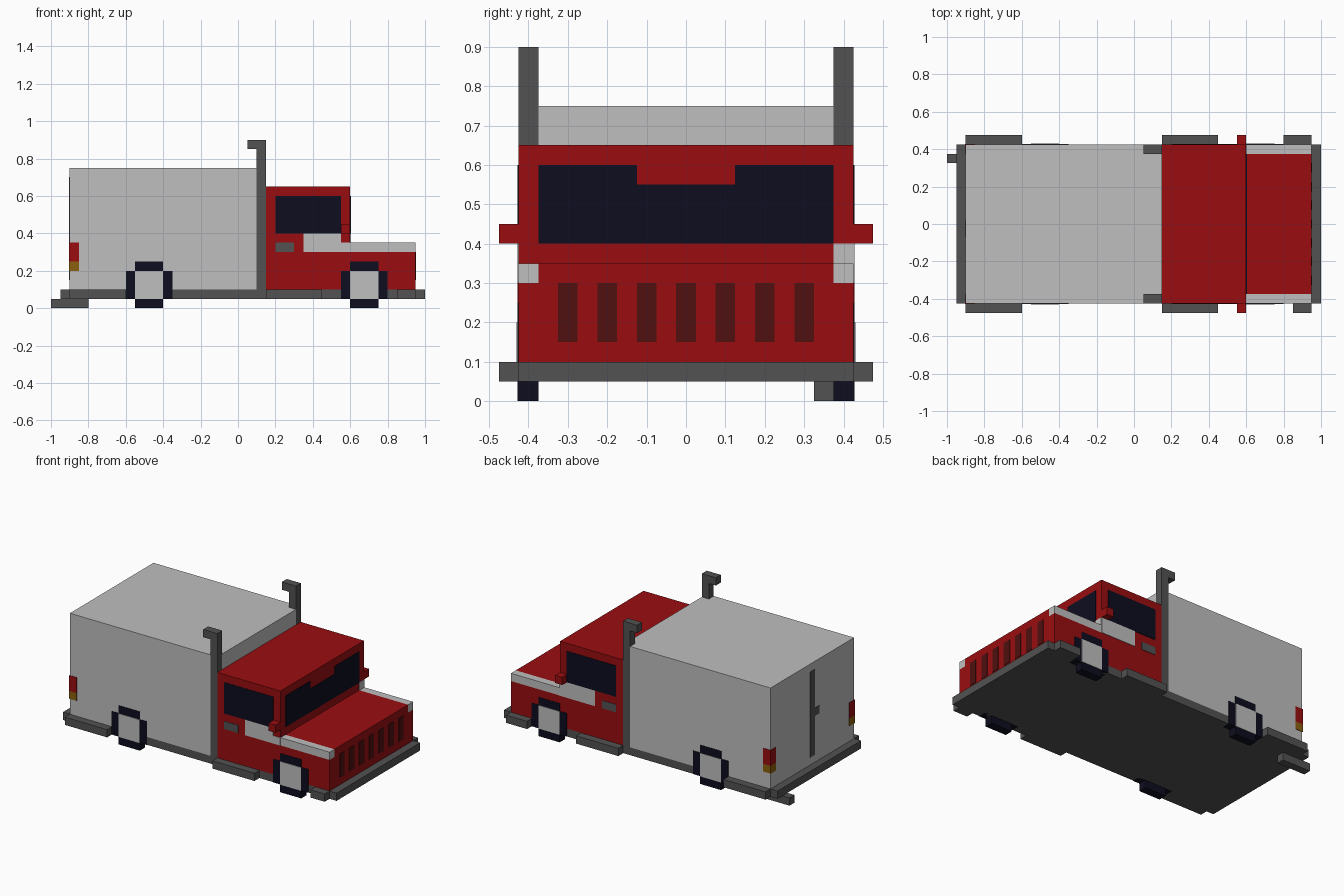
import bpy, bmesh
from mathutils import Vector

cube = bpy.data.objects.get("Cube")
if cube:
    bpy.data.objects.remove(cube, do_unlink=True)


def material(name, r, g, b):
    m = bpy.data.materials.new(name)
    m.use_nodes = True
    m.diffuse_color = (r, g, b, 1)
    bsdf = m.node_tree.nodes["Principled BSDF"]
    bsdf.inputs["Base Color"].default_value = (r, g, b, 1)
    bsdf.inputs["Roughness"].default_value = 0.8
    return m


GREY = material("light grey", 0.52, 0.52, 0.52)
RED = material("body red", 0.32, 0.004, 0.005)
DARK = material("dark grey", 0.085, 0.085, 0.085)
NAVY = material("navy black", 0.004, 0.004, 0.014)
MAROON = material("maroon", 0.08, 0.005, 0.005)
AMBER = material("amber", 0.26, 0.115, 0.004)

E = 0.003      # thickness of painted plates
W = 0.425      # half width of the body


def prism(name, profile, axis, lo, hi, mat):
    """Extrude a 2D outline along an axis; the outline uses the other two axes in order."""
    bm = bmesh.new()

    def point(p):
        c = list(p)
        c.insert("xyz".index(axis), lo)
        return c
    face = bm.faces.new([bm.verts.new(point(p)) for p in profile])
    step = Vector([hi - lo if a == axis else 0 for a in "xyz"])
    ext = bmesh.ops.extrude_face_region(bm, geom=[face])
    moved = [v for v in ext["geom"] if isinstance(v, bmesh.types.BMVert)]
    bmesh.ops.translate(bm, vec=step, verts=moved)
    if not any(f.is_valid and len(f.verts) == len(profile)
               and all(v not in moved for v in f.verts) for f in bm.faces):
        bm.faces.new([v for v in bm.verts if v not in moved])
    bmesh.ops.recalc_face_normals(bm, faces=bm.faces)
    mesh = bpy.data.meshes.new(name)
    bm.to_mesh(mesh)
    bm.free()
    mesh.materials.append(mat)
    ob = bpy.data.objects.new(name, mesh)
    bpy.context.collection.objects.link(ob)
    return ob


def box(name, x, y, z, mat):
    rect = [(x[0], z[0]), (x[1], z[0]), (x[1], z[1]), (x[0], z[1])]
    return prism(name, rect, "y", y[0], y[1], mat)


def span(s, a, b):
    """Range from a to b on side s of the centre line."""
    return (a, b) if s > 0 else (-b, -a)


# Chassis with bumpers, and the single tailpipe
box("chassis", (-0.95, 1.0), (-W, W), (0.05, 0.10), DARK)
box("tailpipe", (-1.0, -0.8), (0.325, 0.375), (0, 0.05), DARK)

# Cargo box, narrower at the front where the stacks stand
prism("cargo_box", [(-0.9, -W), (0.1, -W), (0.1, -0.375), (0.15, -0.375),
                    (0.15, 0.375), (0.1, 0.375), (0.1, W), (-0.9, W)],
      "z", 0.10, 0.75, GREY)

# Rear door seam and handle
box("door_seam", (-0.9 - E, -0.9), (-0.025, 0.025), (0.15, 0.70), DARK)
box("rear_door_handle", (-0.9 - E, -0.9), (-0.07, -0.025), (0.40, 0.45), DARK)

# Cab and stepped hood
box("cab", (0.15, 0.6), (-W, W), (0.10, 0.65), RED)
prism("hood", [(-W, 0.1), (W, 0.1), (W, 0.3), (0.375, 0.3), (0.375, 0.35),
               (-0.375, 0.35), (-0.375, 0.3), (-W, 0.3)], "x", 0.6, 0.95, RED)

# Windshield with the mirror notch
prism("windshield", [(-0.375, 0.4), (0.375, 0.4), (0.375, 0.6), (0.125, 0.6),
                     (0.125, 0.55), (-0.125, 0.55), (-0.125, 0.6), (-0.375, 0.6)],
      "x", 0.6, 0.6 + E, NAVY)

# Grille slots
for i in range(-3, 4):
    y = i * 0.1
    box(f"grille_slot_{i + 4}", (0.95, 0.95 + E), (y - 0.025, y + 0.025), (0.15, 0.30), MAROON)

for s, side in ((1, "left"), (-1, "right")):
    skin = span(s, W, W + E)
    rim = span(s, 0.375, W)
    outer = span(s, W, 0.475)

    # Exhaust stack with a rear-facing tip
    prism(f"stack_{side}", [(0.1, 0.1), (0.15, 0.1), (0.15, 0.9), (0.05, 0.9),
                            (0.05, 0.85), (0.1, 0.85)], "y", rim[0], rim[1], DARK)

    # Side window, door handle and mirror
    box(f"side_window_{side}", (0.2, 0.55), skin, (0.4, 0.6), NAVY)
    box(f"door_handle_{side}", (0.2, 0.3), skin, (0.3, 0.35), DARK)
    box(f"mirror_{side}", (0.55, 0.6), outer, (0.4, 0.45), RED)

    # Fender and the trim that carries it back onto the door
    box(f"fender_{side}", (0.6, 0.95), rim, (0.3, 0.35), GREY)
    top = 0.4 if s > 0 else 0.35
    prism(f"door_trim_{side}", [(0.35, 0.3), (0.6, 0.3), (0.6, top), (0.55, top),
                                (0.55, 0.4), (0.35, 0.4)] if s < 0 else
          [(0.35, 0.3), (0.6, 0.3), (0.6, 0.4), (0.35, 0.4)], "y", skin[0], skin[1], GREY)
    if s > 0:
        box("trim_corner", (0.6, 0.6 + E), rim, (0.35, 0.4), GREY)

    # Running boards along the chassis
    front_start = 0.8 if s > 0 else 0.85
    for n, xs in enumerate(((-0.9, -0.6), (0.15, 0.45), (front_start, 0.95))):
        box(f"running_board_{side}_{n + 1}", xs, outer, (0.05, 0.10), DARK)

    # Tail lights wrapping the rear corners
    lamp_y = span(s, 0.375, W + E)
    box(f"tail_light_{side}", (-0.9 - E, -0.85), lamp_y, (0.25, 0.35), RED)
    box(f"turn_light_{side}", (-0.9 - E, -0.85), lamp_y, (0.20, 0.25), AMBER)

    # Wheels: stepped tyre and square hub
    for cx, where in ((-0.475, "rear"), (0.675, "front")):
        a, b = 0.075, 0.125
        tyre = [(-a, 0), (a, 0), (a, 0.05), (b, 0.05), (b, 0.2), (a, 0.2),
                (a, 0.25), (-a, 0.25), (-a, 0.2), (-b, 0.2), (-b, 0.05), (-a, 0.05)]
        ty = span(s, 0.375, W + E)
        prism(f"tyre_{where}_{side}", [(cx + x, z) for x, z in tyre], "y", ty[0], ty[1], NAVY)
        box(f"hub_{where}_{side}", (cx - a, cx + a), span(s, W + E, W + 2 * E), (0.05, 0.2), GREY)
